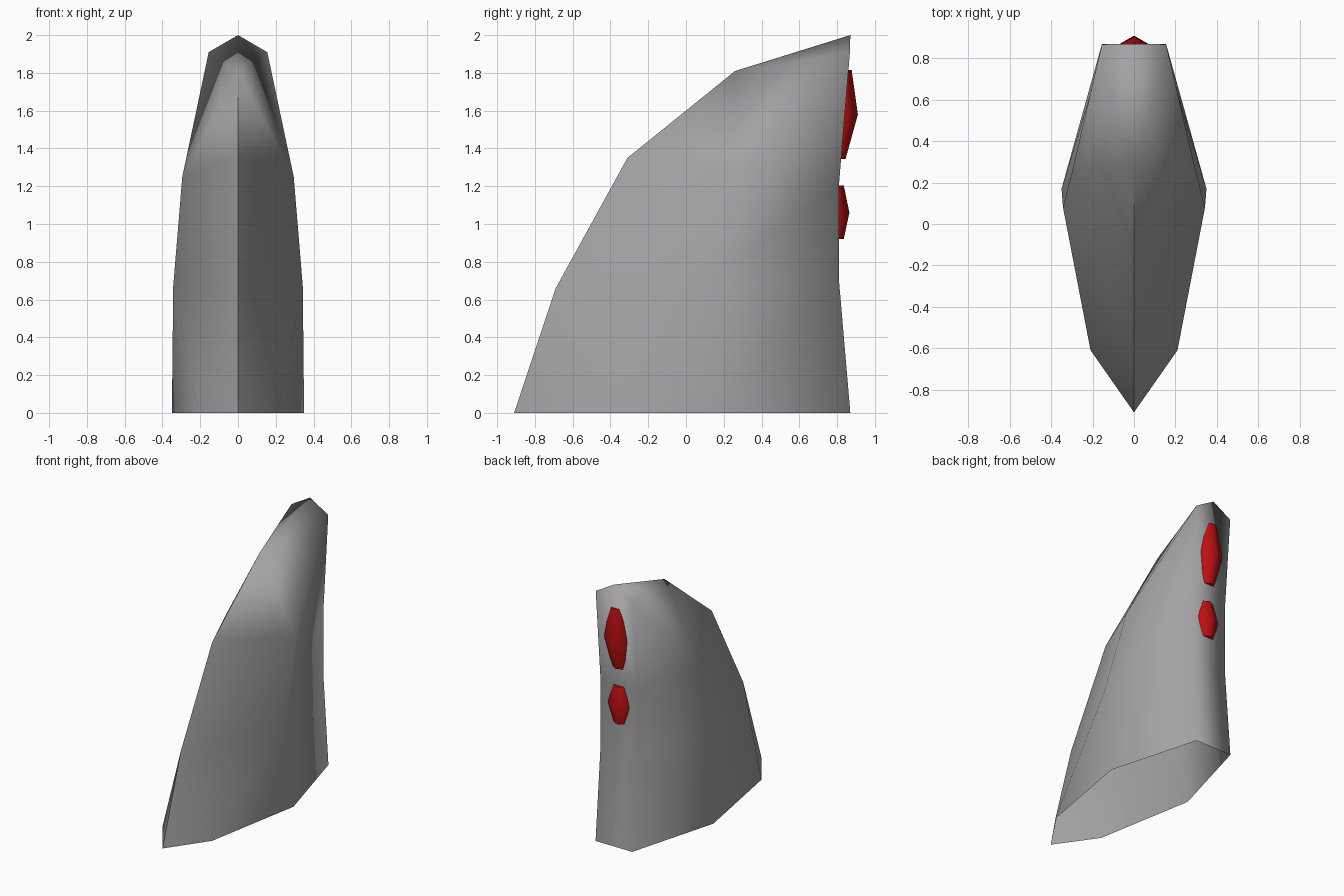
import bpy, bmesh, math

if "Cube" in bpy.data.objects:
    bpy.data.objects.remove(bpy.data.objects["Cube"])


def material(name, rgb):
    m = bpy.data.materials.new(name)
    m.diffuse_color = (*rgb, 1)
    m.use_nodes = True
    m.node_tree.nodes["Principled BSDF"].inputs["Base Color"].default_value = m.diffuse_color
    return m


grey = material("grey", (0.37, 0.36, 0.37))
red = material("red", (0.5, 0.005, 0.006))


def finish(bm, name, mat):
    bmesh.ops.recalc_face_normals(bm, faces=bm.faces)
    for f in bm.faces:
        f.smooth = True
    me = bpy.data.meshes.new(name)
    bm.to_mesh(me)
    bm.free()
    me.materials.append(mat)
    ob = bpy.data.objects.new(name, me)
    bpy.context.collection.objects.link(ob)
    return ob


# Fin: open-bottomed shell, half profiles per level ordered nose, widest flank, back corner
levels = [
    [(0, -0.91, 0), (0.35, 0.17, 0), (0.155, 0.87, 0)],
    [(0, -0.69, 0.66), (0.343, 0.08, 0.67), (0.155, 0.81, 0.70)],
    [(0, -0.31, 1.35), (0.295, 0.27, 1.25), (0.155, 0.81, 1.21)],
    [(0, 0.26, 1.81), (0.155, 0.868, 1.91)],
]
bm = bmesh.new()
nose = [bm.verts.new(level[0]) for level in levels]
peak = bm.verts.new((0, 0.87, 2.0))
backs = []
for s in (1, -1):
    flank = [bm.verts.new((s * x, y, z)) for x, y, z in (l[1] for l in levels[:3])]
    back = [bm.verts.new((s * x, y, z)) for x, y, z in (l[-1] for l in levels)]
    backs.append(back)
    # Extra corner at the foot of the nose
    foot = bm.verts.new((s * 0.21, -0.61, 0))
    bm.faces.new((nose[0], foot, nose[1]))
    bm.faces.new((foot, flank[1], nose[1]))
    bm.faces.new((foot, flank[0], flank[1]))
    # Side walls, tip triangle and sloping cap
    bm.faces.new((nose[1], flank[1], flank[2], nose[2]))
    for i in range(2):
        bm.faces.new((flank[i], back[i], back[i + 1], flank[i + 1]))
    bm.faces.new((nose[2], flank[2], nose[3]))
    bm.faces.new((flank[2], back[3], nose[3]))
    bm.faces.new((flank[2], back[2], back[3]))
    bm.faces.new((nose[3], back[3], peak))
# Rear wall
r, l = backs
for i in range(3):
    top = [l[i + 1], r[i + 1]] if i < 2 else [l[3], peak, r[3]]
    bm.faces.new([r[i], l[i]] + top)
# Crisp nose edge
for e in bm.edges:
    if e.verts[0] in nose and e.verts[1] in nose:
        e.smooth = False
finish(bm, "fin", grey)


# Lamps: six-sided barrels half sunk into the rear wall; rings of (z, centre y, radius)
def lamp(name, rings):
    bm = bmesh.new()
    loops = []
    for z, y, rad in rings:
        angles = [math.radians(90 + 60 * i) for i in range(6)]
        loops.append([bm.verts.new((rad * math.cos(a), y + rad * math.sin(a), z))
                      for a in angles])
    for lo, up in zip(loops, loops[1:]):
        for i in range(6):
            j = (i + 1) % 6
            bm.faces.new((lo[i], lo[j], up[j], up[i]))
    caps = [bm.faces.new(loops[0]), bm.faces.new(loops[-1])]
    for f in caps:
        for e in f.edges:
            e.smooth = False
    finish(bm, name, red)


lamp("upper_lamp", [(1.345, 0.782, 0.063), (1.58, 0.805, 0.105), (1.815, 0.814, 0.063)])
lamp("lower_lamp", [(0.92, 0.772, 0.063), (1.06, 0.762, 0.103), (1.205, 0.772, 0.063)])
